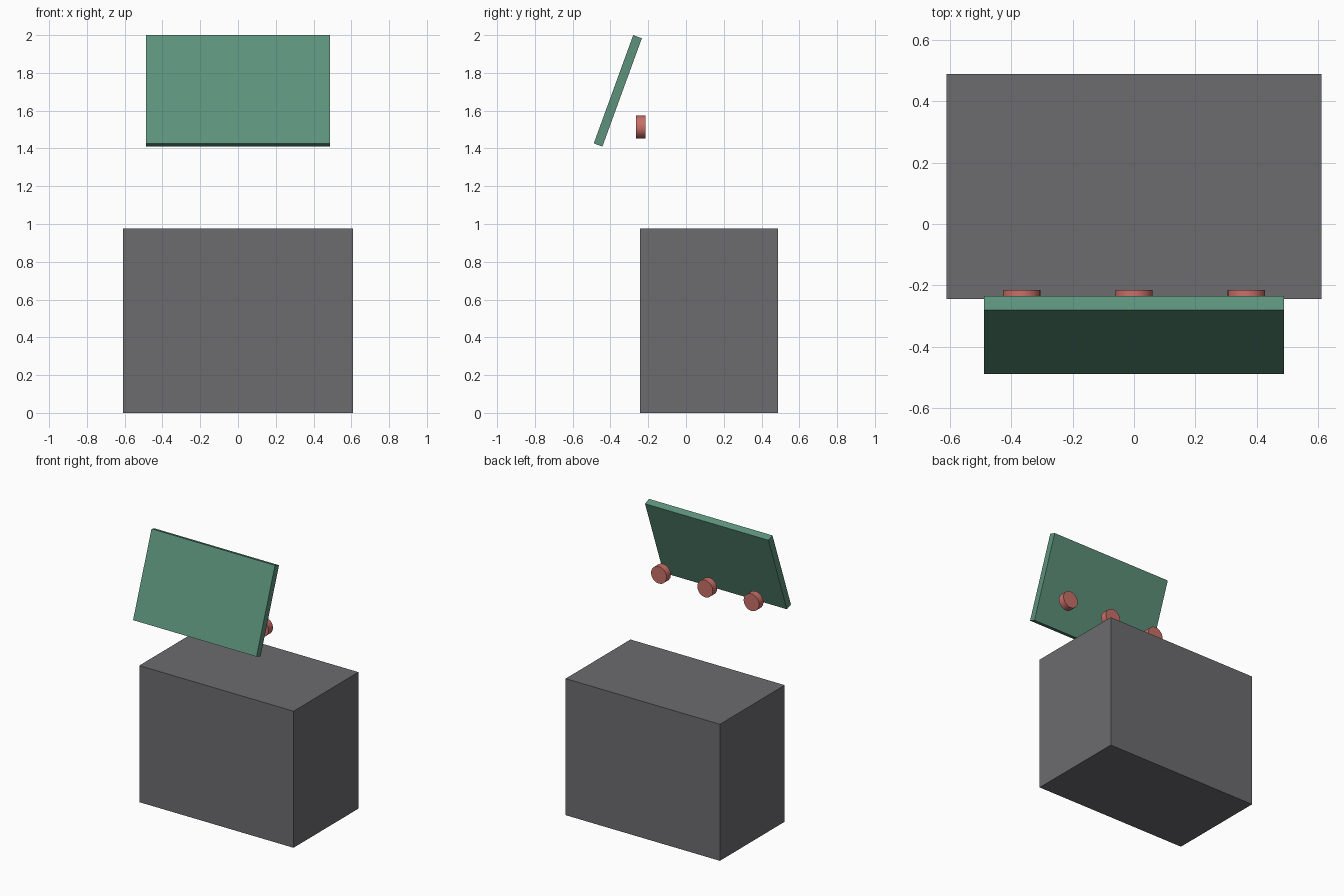
import bpy
from math import radians

if "Cube" in bpy.data.objects:
    bpy.data.objects.remove(bpy.data.objects["Cube"])


def paint(obj, name, color):
    mat = bpy.data.materials.get(name) or bpy.data.materials.new(name)
    mat.diffuse_color = (*color, 1)
    mat.use_nodes = True
    mat.node_tree.nodes["Principled BSDF"].inputs["Base Color"].default_value = mat.diffuse_color
    obj.data.materials.append(mat)


def box(name, size, loc, tilt=0):
    bpy.ops.mesh.primitive_cube_add(size=1, location=loc)
    obj = bpy.context.object
    obj.name = name
    obj.scale = size
    bpy.ops.object.transform_apply(location=False, rotation=False, scale=True)
    obj.rotation_euler.x = radians(tilt)
    return obj


# Cabinet standing on the ground
cabinet = box("cabinet", (1.22, 0.732, 0.976), (0, 0.122, 0.488))
paint(cabinet, "dark_grey", (0.15, 0.15, 0.16))

# Tilted panel floating above the front edge
panel = box("tilted_panel", (0.976, 0.0488, 0.61), (0, -0.361, 1.705), -20)
paint(panel, "green", (0.11, 0.29, 0.2))

# Row of three round knobs behind the panel
for i, x in enumerate((-0.366, 0, 0.366)):
    bpy.ops.mesh.primitive_cylinder_add(vertices=32, radius=0.061, depth=0.0488,
                                        location=(x, -0.24, 1.513),
                                        rotation=(radians(90), 0, 0))
    knob = bpy.context.object
    knob.name = f"knob_{i + 1}"
    bpy.ops.object.shade_smooth_by_angle()
    paint(knob, "red", (0.58, 0.16, 0.14))
